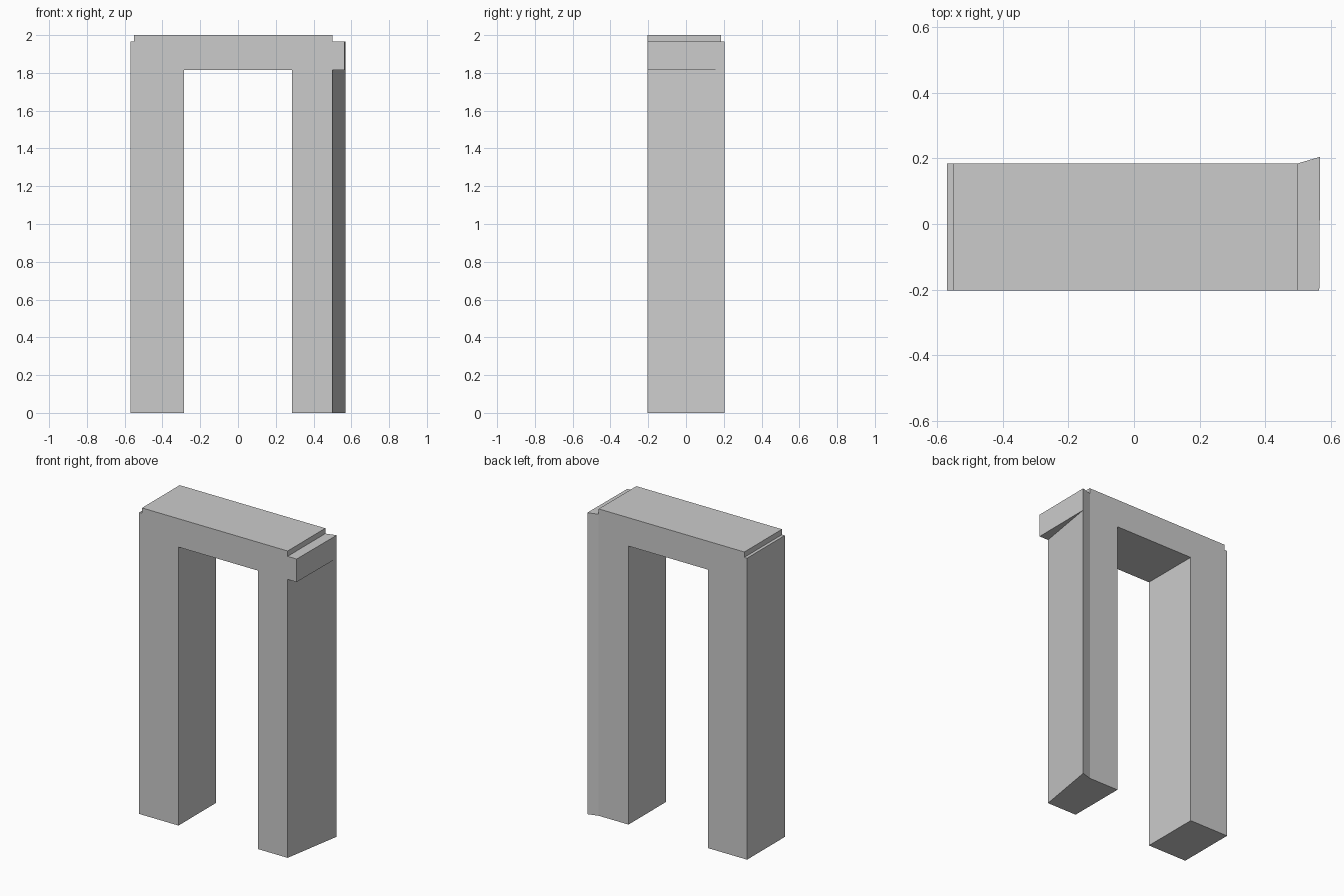
import bpy, bmesh
from mathutils import Vector

if "Cube" in bpy.data.objects:
    bpy.data.objects.remove(bpy.data.objects["Cube"], do_unlink=True)

grey = bpy.data.materials.new("light_grey")
grey.use_nodes = True
colour = (0.6, 0.6, 0.6, 1)
grey.diffuse_color = colour
grey.node_tree.nodes["Principled BSDF"].inputs["Base Color"].default_value = colour

FRONT, BACK = -0.203, 0.185
SIDE, OUTER = 0.5, 0.565
SOFFIT, STEP, TOP = 1.815, 1.965, 2.0


def prism(bm, outline, offset, skip=(), start=True, end=True):
    """Extrude an outline, leaving out the sides hidden inside the model."""
    a = [bm.verts.new(p) for p in outline]
    b = [bm.verts.new(Vector(p) + Vector(offset)) for p in outline]
    n = len(a)
    if start:
        bm.faces.new(a[::-1])
    if end:
        bm.faces.new(b)
    for i in range(n):
        if i not in skip:
            j = (i + 1) % n
            bm.faces.new((a[i], a[j], b[j], b[i]))


bm = bmesh.new()

# Arch: two legs and a lintel, with a small step at the right end
profile = [(-0.57, 0), (-0.287, 0), (-0.287, SOFFIT), (0.285, SOFFIT), (0.285, 0),
           (SIDE, 0), (SIDE, SOFFIT), (SIDE, STEP), (SIDE, TOP),
           (-0.55, TOP), (-0.55, STEP), (-0.57, STEP)]
prism(bm, [(x, FRONT, z) for x, z in profile], (0, BACK - FRONT, 0), skip=(5, 6))

# Slanted wedge along the left leg
inner_front, inner_back = (SIDE, FRONT), (SIDE, BACK)
outer_front, outer_back = (OUTER, FRONT), (0.568, 0.205)
wedge = [inner_front, outer_back, inner_back]
prism(bm, [(x, y, 0) for x, y in wedge], (0, 0, SOFFIT), skip=(2,), end=False)

# Shoulder block overhanging the wedge
shoulder = [inner_front, outer_front, outer_back, inner_back]
prism(bm, [(x, y, SOFFIT) for x, y in shoulder], (0, 0, STEP - SOFFIT),
      skip=(3,), start=False)
bm.faces.new([bm.verts.new((x, y, SOFFIT))
              for x, y in (inner_front, outer_back, outer_front)])

bmesh.ops.remove_doubles(bm, verts=bm.verts[:], dist=0.0005)
bmesh.ops.recalc_face_normals(bm, faces=bm.faces[:])

mesh = bpy.data.meshes.new("archway")
bm.to_mesh(mesh)
bm.free()
mesh.materials.append(grey)
archway = bpy.data.objects.new("archway", mesh)
bpy.context.collection.objects.link(archway)
